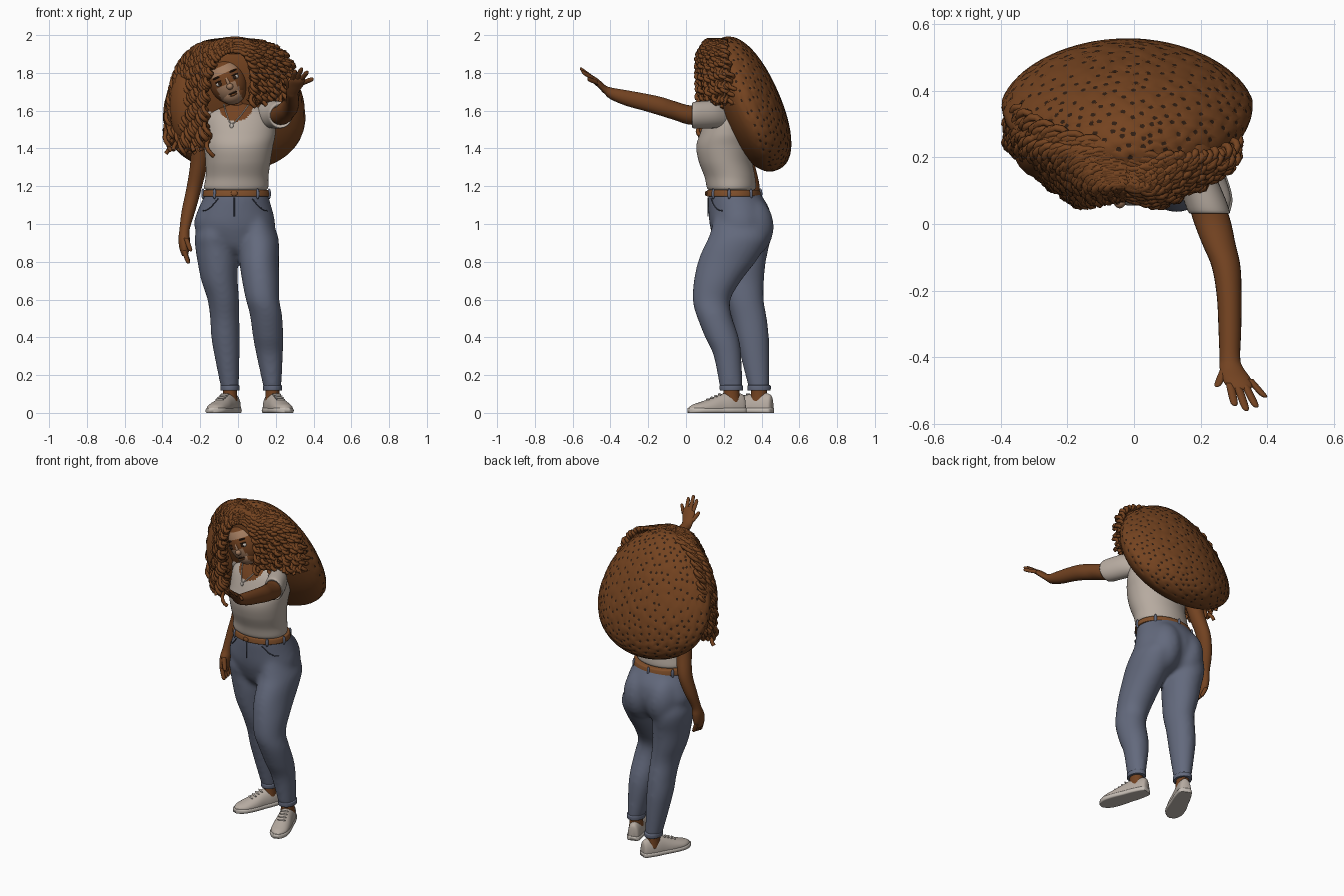
import bpy, bmesh, math, random
from mathutils import Vector, Matrix

random.seed(4)
if "Cube" in bpy.data.objects:
    bpy.data.objects.remove(bpy.data.objects["Cube"])


def material(name, r, g, b):
    m = bpy.data.materials.new(name)
    m.diffuse_color = (r, g, b, 1)
    m.use_nodes = True
    m.node_tree.nodes["Principled BSDF"].inputs["Base Color"].default_value = (r, g, b, 1)
    return m


SKIN = material("brown skin", .17, .055, .015)
TAN = material("light skin", .36, .2, .115)
HAIR = material("auburn hair", .175, .056, .014)
DARK = material("dark brown", .03, .013, .006)
SHIRT = material("cream cotton", .47, .405, .35)
DENIM = material("blue denim", .125, .143, .205)
SEAM = material("navy seam", .06, .07, .105)
BELT = material("tan leather", .22, .08, .024)
SHOE = material("canvas", .47, .41, .36)
WHITE = material("off white", .55, .5, .45)


def finish(name, bm, *mats):
    bmesh.ops.recalc_face_normals(bm, faces=bm.faces)
    me = bpy.data.meshes.new(name)
    bm.to_mesh(me)
    bm.free()
    me.polygons.foreach_set("use_smooth", [True] * len(me.polygons))
    for m in mats:
        me.materials.append(m)
    ob = bpy.data.objects.new(name, me)
    bpy.context.collection.objects.link(ob)
    return ob


def smooth_path(pts, steps):
    p = [Vector(q) for q in pts]
    p = [p[0]] + p + [p[-1]]
    out = []
    for a, b, c, d in zip(p, p[1:], p[2:], p[3:]):
        for i in range(steps):
            t = i / steps
            out.append(.5 * (2 * b + (c - a) * t + (2 * a - 5 * b + 4 * c - d) * t ** 2
                             + (3 * b - a - 3 * c + d) * t ** 3))
    return out + [p[-1]]


def sweep(name, pts, mat, plane="xy", n=28, steps=5, clamp=None, xf=None, rule=None, mat2=None):
    """Skin elliptical rings (x, y, z, radius a, radius b) lying in the given plane."""
    bm = bmesh.new()
    b_axis = Vector((0, 1, 0)) if plane == "xy" else Vector((0, 0, 1))
    rings = []
    for x, y, z, ra, rb in smooth_path(pts, steps):
        ring = []
        for k in range(n):
            a = math.tau * k / n
            co = Vector((x + ra * math.cos(a), y, z)) + b_axis * rb * math.sin(a)
            if clamp:
                co.z = min(max(co.z, clamp[0]), clamp[1])
            ring.append(bm.verts.new(co))
        rings.append(ring)
    for r, s in zip(rings, rings[1:]):
        for k in range(n):
            f = bm.faces.new((r[k], r[k - 1], s[k - 1], s[k]))
            if rule and rule(f.calc_center_median()):
                f.material_index = 1
    bm.faces.new(rings[0])
    bm.faces.new(rings[-1])
    if xf:
        bm.transform(xf)
    return finish(name, bm, *([mat, mat2] if mat2 else [mat]))


def ball(name, loc, size, mat, xf=None, rule=None, mat2=None):
    bm = bmesh.new()
    seg = 48 if rule else 20
    bmesh.ops.create_uvsphere(bm, u_segments=seg, v_segments=seg * 2 // 3, radius=1)
    bm.transform(Matrix.Translation(loc) @ Matrix.Diagonal((*size, 1)))
    if rule:
        for f in bm.faces:
            f.material_index = int(rule(f.calc_center_median()))
    if xf:
        bm.transform(xf)
    return finish(name, bm, *([mat, mat2] if mat2 else [mat]))


def tubes(name, paths, radius, mat):
    cu = bpy.data.curves.new(name, "CURVE")
    cu.dimensions = "3D"
    cu.bevel_depth, cu.bevel_resolution, cu.use_fill_caps = radius, 1, True
    for path in paths:
        sp = cu.splines.new("POLY")
        sp.points.add(len(path) - 1)
        for pt, co in zip(sp.points, path):
            pt.co = (*co, 1)
        sp.use_smooth = True
    cu.materials.append(mat)
    ob = bpy.data.objects.new(name, cu)
    bpy.context.collection.objects.link(ob)
    bpy.ops.object.select_all(action="DESELECT")
    ob.select_set(True)
    bpy.context.view_layer.objects.active = ob
    bpy.ops.object.convert(target="MESH")


# Jeans: pelvis, seat and legs fused into one skin
parts = [
    sweep("jeans", [(-.01, .25, 1.18, .165, .13), (-.01, .262, 1.14, .174, .146), (-.015, .28, 1.08, .196, .162),
                    (-.018, .288, 1, .216, .164), (-.012, .288, .93, .19, .145), (-.01, .28, .87, .12, .11),
                    (-.01, .27, .83, .04, .05)], DENIM),
    sweep("right_leg", [(-.11, .29, 1.04, .08, .12), (-.122, .295, .94, .106, .144), (-.119, .3, .88, .108, .14),
                        (-.108, .295, .8, .107, .128), (-.098, .298, .7, .097, .116), (-.078, .31, .6, .084, .102),
                        (-.07, .335, .5, .078, .094), (-.066, .352, .4, .076, .088), (-.058, .365, .3, .067, .077),
                        (-.042, .387, .12, .047, .054)], DENIM),
    sweep("left_leg", [(.09, .28, 1.04, .08, .13), (.106, .28, .94, .105, .157), (.112, .256, .88, .106, .162),
                       (.112, .216, .8, .105, .154), (.12, .167, .7, .099, .126), (.13, .135, .6, .089, .101),
                       (.148, .147, .52, .086, .094), (.16, .19, .4, .081, .09), (.168, .22, .3, .07, .074),
                       (.183, .24, .12, .046, .06)], DENIM)]
for s in (-1, 1):
    parts.append(ball("seat", (-.012 + s * .08, .33, .985), (.108, .136, .165), DENIM))
bpy.ops.object.select_all(action="DESELECT")
for p in parts:
    p.select_set(True)
bpy.context.view_layer.objects.active = jeans = parts[0]
bpy.ops.object.join()
remesh = jeans.modifiers.new("fuse", "REMESH")
remesh.mode, remesh.voxel_size, remesh.use_smooth_shade = "VOXEL", .011, True
soften = jeans.modifiers.new("soften", "SMOOTH")
soften.iterations, soften.factor = 20, .5


def hip(x, z):
    return (x, .276 - .16 * math.sqrt(1 - ((x + .015) / .2) ** 2), z)


# Seams, belt and loops
tubes("jeans_seams", [[hip(-.02, z / 100) for z in range(104, 115, 2)]]
      + [[hip(-.015 + s * (.09 + .08 * t / 8), 1.135 - .065 * math.sin(t / 8 * 1.57)) for t in range(9)]
         for s in (-1, 1)], .003, SEAM)
sweep("belt", [(-.01, .253, 1.145, .175, .139), (-.01, .253, 1.15, .18, .144), (-.01, .252, 1.175, .176, .14),
               (-.01, .252, 1.18, .17, .134)], BELT, n=48)
ball("belt_buckle", (-.02, .107, 1.162), (.018, .006, .014), BELT)
for a in (-130, -50, -10, 40, 90, 140, 190):
    ca, sa = math.cos(math.radians(a)), math.sin(math.radians(a))
    ball("belt_loop", (-.01 + .178 * ca, .253 + .142 * sa, 1.16), (.009, .009, .028), DENIM)

# Shirt with a scooped neckline, and sleeves
sweep("shirt", [(-.01, .24, 1.18, .158, .12), (-.01, .24, 1.195, .17, .13), (-.005, .232, 1.25, .166, .134),
                (0, .21, 1.33, .172, .142), (.003, .205, 1.41, .182, .15), (.01, .212, 1.48, .188, .137),
                (.01, .218, 1.56, .18, .112), (.008, .22, 1.61, .135, .085), (0, .21, 1.645, .06, .05)],
      SHIRT, n=112, steps=11, mat2=SKIN,
      rule=lambda c: c.y < .24 and (c.x + .012) ** 2 + (c.z - 1.635) ** 2 < .0085)
sweep("left_sleeve", [(.12, .24, 1.57, .05, .06), (.165, .17, 1.58, .065, .072), (.205, .09, 1.578, .064, .073),
                      (.226, .035, 1.576, .062, .068), (.226, .04, 1.576, .05, .05)], SHIRT, "xz")
sweep("right_sleeve", [(-.12, .23, 1.62, .04, .05), (-.16, .25, 1.57, .06, .065), (-.185, .28, 1.48, .06, .066),
                       (-.195, .295, 1.42, .06, .064), (-.195, .295, 1.425, .05, .05)], SHIRT)

# Arms and hands
sweep("left_arm", [(.2, .12, 1.578, .05, .05), (.231, .02, 1.577, .056, .051), (.255, -.06, 1.6, .05, .05),
                   (.277, -.13, 1.622, .043, .05), (.286, -.22, 1.645, .037, .046), (.288, -.32, 1.668, .034, .041),
                   (.288, -.4, 1.692, .031, .031), (.292, -.43, 1.712, .035, .025), (.308, -.465, 1.745, .043, .023),
                   (.318, -.49, 1.765, .037, .018), (.32, -.5, 1.772, .02, .008)], SKIN, "xz", 24)
sweep("right_arm", [(-.17, .25, 1.56, .05, .05), (-.195, .29, 1.42, .05, .05), (-.21, .32, 1.3, .045, .048),
                    (-.235, .345, 1.18, .04, .046), (-.262, .33, 1.07, .036, .041), (-.283, .3, .97, .027, .03),
                    (-.285, .285, .92, .03, .042), (-.284, .275, .87, .026, .043), (-.28, .265, .83, .015, .03)],
      SKIN, "xy", 24)


def finger(name, a, b, r, plane):
    a, b = Vector(a), Vector(b)
    steps = ((0, 1), (.5, 1), (.88, .85), (1, .25))
    sweep(name, [(*a.lerp(b, t), r * s, r * s) for t, s in steps], SKIN, plane, 12, 4)


for a, b in (((.288, -.478, 1.762), (.303, -.547, 1.812)), ((.311, -.485, 1.767), (.338, -.562, 1.824)),
             ((.333, -.482, 1.765), (.368, -.552, 1.806)), ((.345, -.465, 1.748), (.395, -.522, 1.768)),
             ((.272, -.435, 1.716), (.249, -.49, 1.768))):
    finger("left_finger", a, b, .0125, "xz")
for i in range(4):
    y = .238 + .021 * i
    finger("right_finger", (-.286, y + .005, .86), (-.262, y - .005, .79 + .004 * i), .0125, "xy")
finger("right_thumb", (-.275, .25, .925), (-.25, .225, .855), .013, "xy")

# Neck and necklace
sweep("neck", [(0, .21, 1.54, .06, .055), (0, .2, 1.6, .05, .05), (-.02, .185, 1.7, .048, .048)], SKIN)
chain = [(-.075, .16, 1.635), (-.06, .122, 1.58), (-.034, .093, 1.53), (.01, .108, 1.57), (.055, .155, 1.63)]
tubes("necklace", [smooth_path(chain, 5)], .003, WHITE)
ball("pendant", (-.034, .088, 1.52), (.01, .005, .013), WHITE)

# Head, tilted to one side, with a face
tilt = Matrix.Translation((-.055, .16, 1.755)) @ Matrix.Rotation(math.radians(-24), 4, "Y")
ball("head", (0, 0, 0), (.1, .097, .122), SKIN, tilt, mat2=TAN,
     rule=lambda c: c.y < -.03 and (.05 < c.z < .09 or (abs(c.x + .015) < .055 and c.z < -.012)))
ball("jaw", (0, -.015, -.07), (.068, .069, .058), SKIN, tilt, mat2=TAN,
     rule=lambda c: c.y < -.035 and abs(c.x + .015) < .05)
ball("nose", (0, -.094, -.03), (.018, .019, .017), TAN, tilt)
ball("nose_bridge", (0, -.09, -.005), (.01, .012, .03), TAN, tilt)
ball("upper_lip", (0, -.083, -.068), (.025, .008, .005), DARK, tilt)
ball("lower_lip", (0, -.083, -.077), (.02, .009, .006), BELT, tilt)
for s in (-1, 1):
    ball("eye", (s * .043, -.08, .005), (.021, .013, .013), WHITE, tilt)
    ball("iris", (s * .043, -.089, .005), (.01, .006, .011), DARK, tilt)
    ball("eyelid", (s * .043, -.082, .017), (.024, .011, .004), DARK, tilt)
    ball("eyebrow", (s * .045, -.081, .04), (.025, .008, .005), DARK, tilt)

# Hair: a pitted, egg-shaped dome leaning behind the head, narrowing to the rear
bm = bmesh.new()
bmesh.ops.create_icosphere(bm, subdivisions=5, radius=1)
axes = Vector((.372, 0, 0)), Vector((0, .152, -.348)), Vector((0, .152, .066))
back = set()
for v in bm.verts:
    if v.co.z > -.15:
        back.add(v)
    v.co = (v.co + Vector([random.uniform(-.02, .02) for c in v.co])).normalized()
    u, w, h = [math.copysign(abs(c) ** p, c) for c, p in zip(v.co, (1, .92, .87))]
    u *= (1 + .15 * w) * (1 - .24 * max(h, 0))
    v.co = Vector((-.02, .335, 1.635)) + axes[0] * u + axes[1] * w + axes[2] * h
order = list(bm.verts)
random.shuffle(order)
pits = set()
for v in order:
    if v in back and not any(e.other_vert(v) in pits for e in v.link_edges):
        pits.add(v)
made = bmesh.ops.bevel(bm, geom=list(pits), offset=.0085, offset_type="OFFSET", segments=1,
                       profile=.5, affect="VERTICES")["faces"]
bm.normal_update()
for f in made:
    f.material_index = 1
    push = f.normal * .004
    for v in f.verts:
        v.co -= push
finish("hair_dome", bm, HAIR, DARK)

# Hair: inner masses under the curls
ball("hair_right_mass", (-.26, .23, 1.63), (.105, .1, .22), HAIR)
ball("hair_left_mass", (.16, .21, 1.79), (.095, .08, .13), HAIR)
ball("hair_crown", (-.02, .21, 1.92), (.15, .1, .055), HAIR)


# Hair: wavy locks falling from the parting
def lock(p, turns, count):
    p = [Vector(q) for q in p]
    phase = random.uniform(0, math.tau)
    path = []
    for i in range(count):
        t = i / (count - 1)
        s = 1 - t
        co = p[0] * s ** 3 + p[1] * 3 * s * s * t + p[2] * 3 * s * t * t + p[3] * t ** 3
        a = phase + math.tau * turns * t
        r = .004 + .011 * min(1, t * 2.5)
        path.append(co + Vector((math.cos(a), math.sin(a), .5 * math.sin(a))) * r)
    return path


def jitter(x, d=.015):
    return x + random.uniform(-d, d)


right, left = [], []
for layer in range(3):
    for i in range(24):
        f = i / 23
        up = min(1, f * 4)
        ex = -.15 - .215 * f
        y0 = .08 + .14 * f
        right.append(lock([(-.025, y0, 1.915 + .055 * up), (ex * .85, y0 - .015, 1.93 + .065 * up),
                           (min(ex, -.21) * 1.03, .06 + .16 * f ** 1.3 + .02 * layer, 1.77),
                           (jitter(ex), jitter(.085 + .18 * f ** 1.5 + .03 * layer),
                            jitter(1.4 + .02 * layer, .04))], 10, 75))
    for i in range(18):
        f = i / 17
        up = min(1, f * 4)
        ex = .075 + .24 * f
        y0 = .08 + .13 * f
        left.append(lock([(-.02, y0, 1.915 + .055 * up), (ex * .85, y0 - .02, 1.93 + .06 * up),
                          (max(ex, .11) * 1.02, .065 + .11 * f ** 1.4 + .02 * layer, 1.83),
                          (jitter(ex * .95, .01), jitter(.085 + .13 * f ** 1.5 + .03 * layer),
                           jitter(1.645, .025))], 7, 52))
# Locks lying over the right flank of the dome
for i in range(16):
    f = i / 15
    right.append(lock([(-.03, .2 + .04 * f, 1.965), (-.28, .2 + .06 * f, 1.985),
                       (-.375 + .012 * f, .22 + .12 * f, 1.77),
                       (jitter(-.365, .01), .25 + .12 * f, jitter(1.47, .04))], 10, 75))
tubes("right_curls", right, .0115, HAIR)
tubes("left_curls", left, .0115, HAIR)

# Ankles, cuffs, shoes, soles and laces
last = [(.075, .018, .07), (.062, .034, .098), (0, .045, .11), (-.06, .048, .098), (-.12, .053, .075),
        (-.18, .05, .055), (-.215, .034, .044), (-.235, .012, .03)]
for side, x, y, turn in (("left", .183, .24, 19), ("right", -.042, .387, -25)):
    xf = Matrix.Translation((x, y, 0)) @ Matrix.Rotation(math.radians(turn), 4, "Z")
    sweep(side + "_ankle", [(x, y, .16, .036, .042), (x, y, .1, .037, .043), (x, y, .05, .04, .05)], SKIN)
    sweep(side + "_cuff", [(x, y, .118, .046, .056), (x, y, .121, .05, .061), (x, y, .142, .051, .062),
                           (x, y, .147, .046, .056)], DENIM)
    sweep(side + "_shoe", [(0, v, .025, r, top - .025) for v, r, top in last], SHOE, "xz", clamp=(.004, 1), xf=xf)
    sweep(side + "_sole", [(0, v * 1.02, .012, r + .005, .03) for v, r, top in last], WHITE, "xz",
          clamp=(0, .026), xf=xf)
    for i in range(4):
        ball(side + "_lace", (0, -.065 - .022 * i, .098 - .009 * i), (.026, .005, .006), WHITE, xf)
